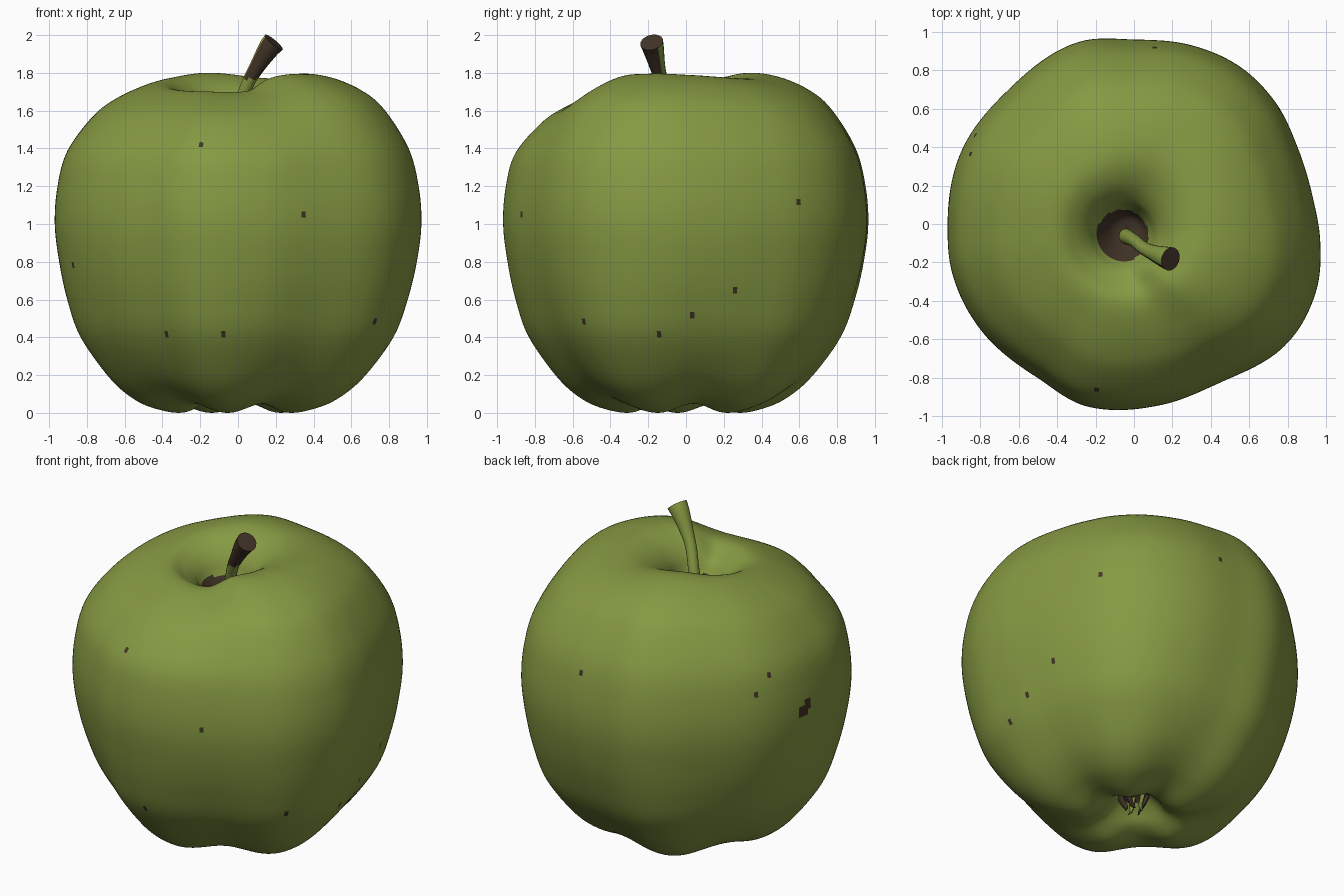
import bpy, bmesh, random
from math import sin, cos, pi, radians, degrees, atan2, tau
from mathutils import Vector

if "Cube" in bpy.data.objects:
    bpy.data.objects.remove(bpy.data.objects["Cube"])


def material(name, rgb):
    m = bpy.data.materials.new(name)
    m.use_nodes = True
    m.diffuse_color = (*rgb, 1)
    m.node_tree.nodes["Principled BSDF"].inputs["Base Color"].default_value = (*rgb, 1)
    return m


GREEN = material("apple green", (0.235, 0.32, 0.055))
BROWN = material("bark brown", (0.055, 0.034, 0.02))


def spline(a, b, c, d, t):
    return 0.5 * (2*b + (c-a)*t + (2*a - 5*b + 4*c - d)*t*t + (3*b - a - 3*c + d)*t**3)


def smooth(points, steps):
    """Resample an open list of vectors."""
    p = [Vector(q) for q in points]
    p = [2*p[0] - p[1]] + p + [2*p[-1] - p[-2]]
    out = [spline(*p[i:i+4], s/steps) for i in range(len(p)-3) for s in range(steps)]
    return out + [p[-2]]


def around(table, deg):
    """Smooth cyclic lookup in (degrees, value) pairs."""
    n = len(table)
    for i in range(n):
        a0 = table[i][0]
        span = (table[(i+1) % n][0] - a0) % 360
        off = (deg - a0) % 360
        if off < span:
            return spline(*[table[(i+k) % n][1] for k in (-1, 0, 1, 2)], off/span)


def ramp(a, b, x):
    t = max(0, min(1, (x-a)/(b-a)))
    return t*t*(3-2*t)


def loft(name, rings, colour_rule, angle=40):
    """Skin closed rings of points, cap both ends and colour faces by a rule."""
    bm = bmesh.new()
    vs = [[bm.verts.new(p) for p in ring] for ring in rings]
    n = len(vs[0])
    for a, b in zip(vs, vs[1:]):
        for j in range(n):
            k = (j+1) % n
            bm.faces.new((a[j], a[k], b[k], b[j]))
    bm.faces.new(vs[0][::-1])
    bm.faces.new(vs[-1])
    bm.normal_update()
    for f in bm.faces:
        f.material_index = int(colour_rule(f))
    me = bpy.data.meshes.new(name)
    bm.to_mesh(me)
    bm.free()
    me.materials.append(GREEN)
    me.materials.append(BROWN)
    ob = bpy.data.objects.new(name, me)
    bpy.context.collection.objects.link(ob)
    bpy.ops.object.select_all(action='DESELECT')
    bpy.context.view_layer.objects.active = ob
    ob.select_set(True)
    bpy.ops.object.shade_smooth_by_angle(angle=radians(angle))
    return ob


def tube(name, path, colour_rule, sides=16, flat=1.0, steps=5):
    """Round or flattened tube through (x, y, z, radius) points."""
    pts = smooth(path, steps)
    rings = []
    for i, p in enumerate(pts):
        t = (pts[min(i+1, len(pts)-1)] - pts[max(i-1, 0)]).to_3d().normalized()
        u = t.cross(Vector((0.3, 1, 0))).normalized()
        v = t.cross(u)
        rings.append([p.to_3d() + p.w*(u*cos(j*tau/sides)*flat + v*sin(j*tau/sides))
                      for j in range(sides)])
    return loft(name, rings, colour_rule)


# Fruit: lathe profile, varied around the axis by outline, shoulder and lobes
PROFILE = [(.004, .2), (.06, .19), (.13, .13), (.2, .06), (.3, .025), (.42, .04), (.55, .09),
           (.69, .2), (.845, .4), (.925, .6), (.975, .8), (1, 1), (.985, 1.2), (.93, 1.4),
           (.8, 1.6), (.68, 1.7), (.52, 1.77), (.38, 1.79), (.27, 1.75), (.19, 1.67),
           (.14, 1.57), (.08, 1.47), (.004, 1.44)]
OUTLINE = [(-6, .975), (9, .94), (25, .94), (40, .97), (56, .987), (72, .977), (90, .96),
           (107, .99), (133, .957), (157, .975), (180, .97), (195, .98), (214, .97),
           (238, .945), (255, .98), (279, .952), (299, .94), (322, 1.01), (340, 1.01)]
SHOULDER = [(0, .0), (60, -.02), (110, .01), (150, -.02), (180, -.05), (215, -.08),
            (250, -.09), (282, -.085), (308, -.01), (335, .005)]
SIDES = 240
fruit_rings = [[] for _ in smooth(PROFILE, 6)]
for j in range(SIDES):
    th = j*tau/SIDES
    deg = degrees(th)
    radius, drop = around(OUTLINE, deg), around(SHOULDER, deg)
    lobe = cos(5*(th + radians(28)))
    for ring, (r, z) in zip(fruit_rings, smooth(PROFILE, 6)):
        low = 1 - ramp(.1, .9, z)
        rim = ramp(.05, .3, r)
        rr = r*(.97 + (radius-.97)*ramp(.1, .8, r) + .025*lobe*low*rim)
        zz = z - .024*lobe*(1 - ramp(.02, .35, z))*rim
        zz += drop*ramp(1.25, 1.75, z)*rim
        shift = -.06*ramp(1.2, 1.7, z)*(1 - ramp(.1, .6, r))
        ring.append((rr*cos(th) + shift, rr*sin(th) + shift, zz))

random.seed(4)
specks = [(random.uniform(-pi, pi), random.uniform(.3, 1.5)) for _ in range(18)]


def fruit_colour(f):
    c = f.calc_center_median()
    az = atan2(c.y, c.x)
    if Vector((c.x + .06, c.y + .06)).length < .135 and c.z > 1.3:
        return True
    if c.xy.length < .09 and c.z < .4:
        return True
    # Bruise on the side, a slanted ellipse
    a, b = (az - radians(171))*.96, c.z - 1.08
    if ((a*.85 + b*.5)/.065)**2 + ((b*.85 - a*.5)/.036)**2 < 1:
        return True
    return any(abs(az-s) < .013 and abs(c.z-h) < .012 for s, h in specks)


loft("apple_body", fruit_rings, fruit_colour, 80)


# Stem: brown on its outer upper side and cut end
def stem_colour(f):
    c = f.calc_center_median()
    return len(f.verts) > 4 or (c.z > 1.77 and f.normal.dot(Vector((.4, -.9, -.35))) > -.1)


tube("stem", [(-.05, -.06, 1.4, .042), (0, -.085, 1.6, .034), (.05, -.125, 1.74, .034),
              (.1, -.15, 1.83, .041), (.16, -.172, 1.925, .056), (.19, -.182, 1.962, .062)],
     stem_colour)

# Calyx: dried sepals curling inside the lower hollow
for i in range(5):
    a = i*tau/5 + .3
    path = [(r*cos(a + w), r*sin(a + w), z, rad) for r, z, rad, w in
            ((.09, .2, .03, 0), (.07, .13, .028, .1), (.045, .08, .02, .3), (.05, .055, .006, .7))]
    tube(f"sepal_{i + 1}", path, lambda f, i=i: i % 2 == 0, sides=8, flat=.4, steps=3)
